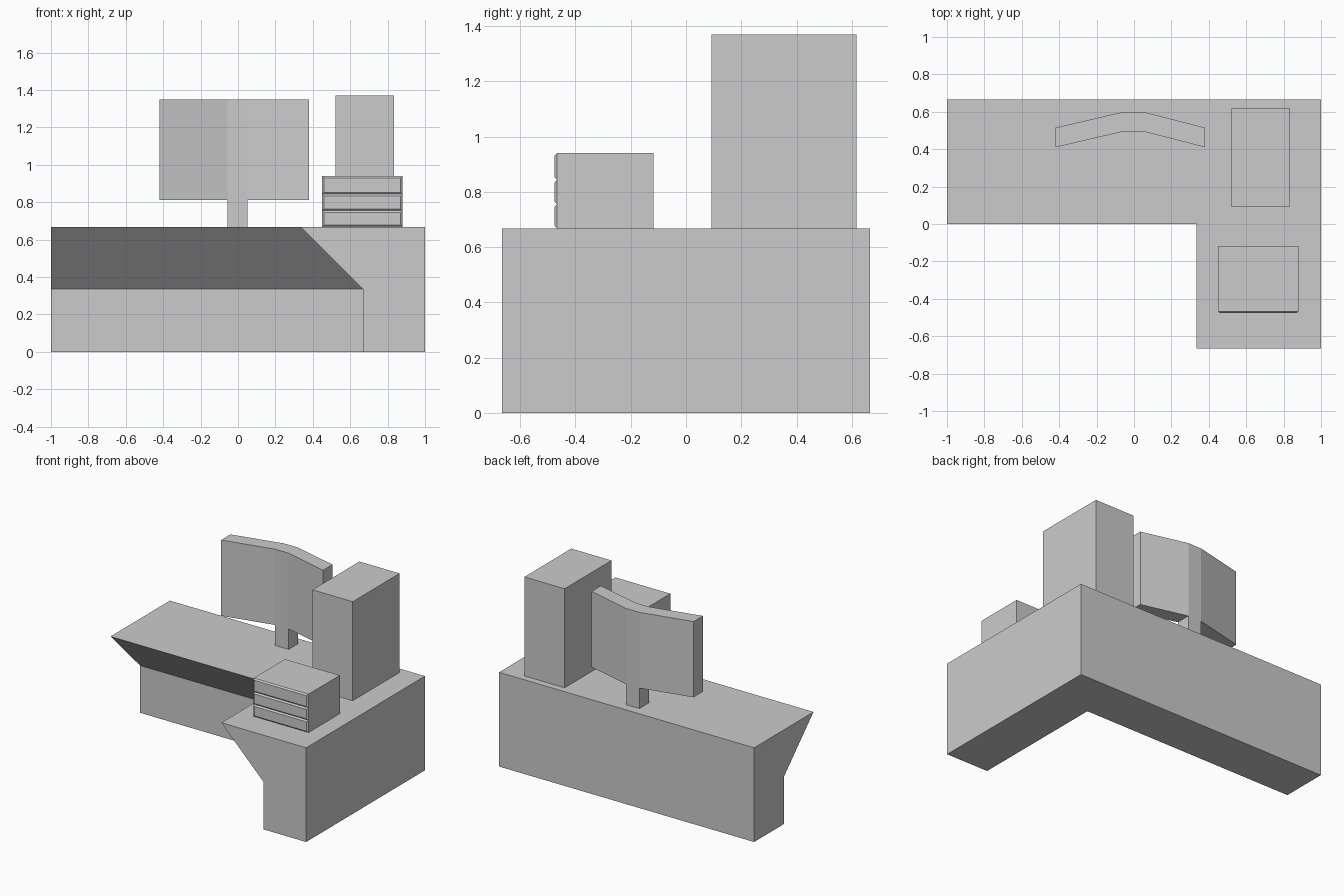
import bpy, bmesh

if "Cube" in bpy.data.objects:
    bpy.data.objects.remove(bpy.data.objects["Cube"])

def make(name, verts, faces):
    mesh = bpy.data.meshes.new(name)
    mesh.from_pydata(verts, [], faces)
    bm = bmesh.new()
    bm.from_mesh(mesh)
    bmesh.ops.recalc_face_normals(bm, faces=bm.faces)
    bm.to_mesh(mesh)
    bm.free()
    obj = bpy.data.objects.new(name, mesh)
    bpy.context.collection.objects.link(obj)
    return obj

def loft(name, rings):
    """Join equal-length rings into a closed, capped solid."""
    n = len(rings[0])
    verts = [p for ring in rings for p in ring]
    faces = [tuple(range(n)), tuple(range(len(verts) - n, len(verts)))]
    for r in range(len(rings) - 1):
        for i in range(n):
            j = (i + 1) % n
            faces.append((r*n + i, r*n + j, (r + 1)*n + j, (r + 1)*n + i))
    return make(name, verts, faces)

def prism(name, outline, z0, z1):
    return loft(name, [[(x, y, z) for x, y in outline] for z in (z0, z1)])

def box(name, x0, x1, y0, y1, z0, z1):
    return prism(name, [(x0, y0), (x1, y0), (x1, y1), (x0, y1)], z0, z1)

# L-shaped desk: one profile (depth from outer edge, height) mitred round the corner
H, B = 0.668, 0.665
profile = [(0, 0), (0.333, 0), (0.333, 0.335), (B, H), (0, H)]
loft("corner_desk", [
    [(-1, B - d, z) for d, z in profile],
    [(1 - d, B - d, z) for d, z in profile],
    [(1 - d, -B, z) for d, z in profile],
])

# Angled monitor and its stand
front = [(-0.42, 0.41), (-0.055, 0.495), (0.05, 0.495), (0.38, 0.41)]
back = [(x, y + 0.105) for x, y in reversed(front)]
prism("monitor_screen", front + back, 0.813, 1.35)
box("monitor_stand", -0.055, 0.05, 0.495, 0.60, H, 0.813)

# Computer tower
box("computer_tower", 0.52, 0.835, 0.092, 0.617, H, 1.37)

# Small drawer unit with three raised, bevelled fronts
X0, X1, Y = 0.45, 0.88, -0.467
box("drawer_unit", X0, X1, Y, -0.117, H, 0.94)
levels = [H, 0.755, 0.843, 0.94]
for k, (lo, hi) in enumerate(zip(levels, levels[1:])):
    rings = []
    for inset, y in ((0, Y), (0.01, Y - 0.009)):
        a, b, c, d = X0 + inset, X1 - inset, lo + inset, hi - inset
        rings.append([(a, y, c), (b, y, c), (b, y, d), (a, y, d)])
    loft(f"drawer_front_{k + 1}", rings)
